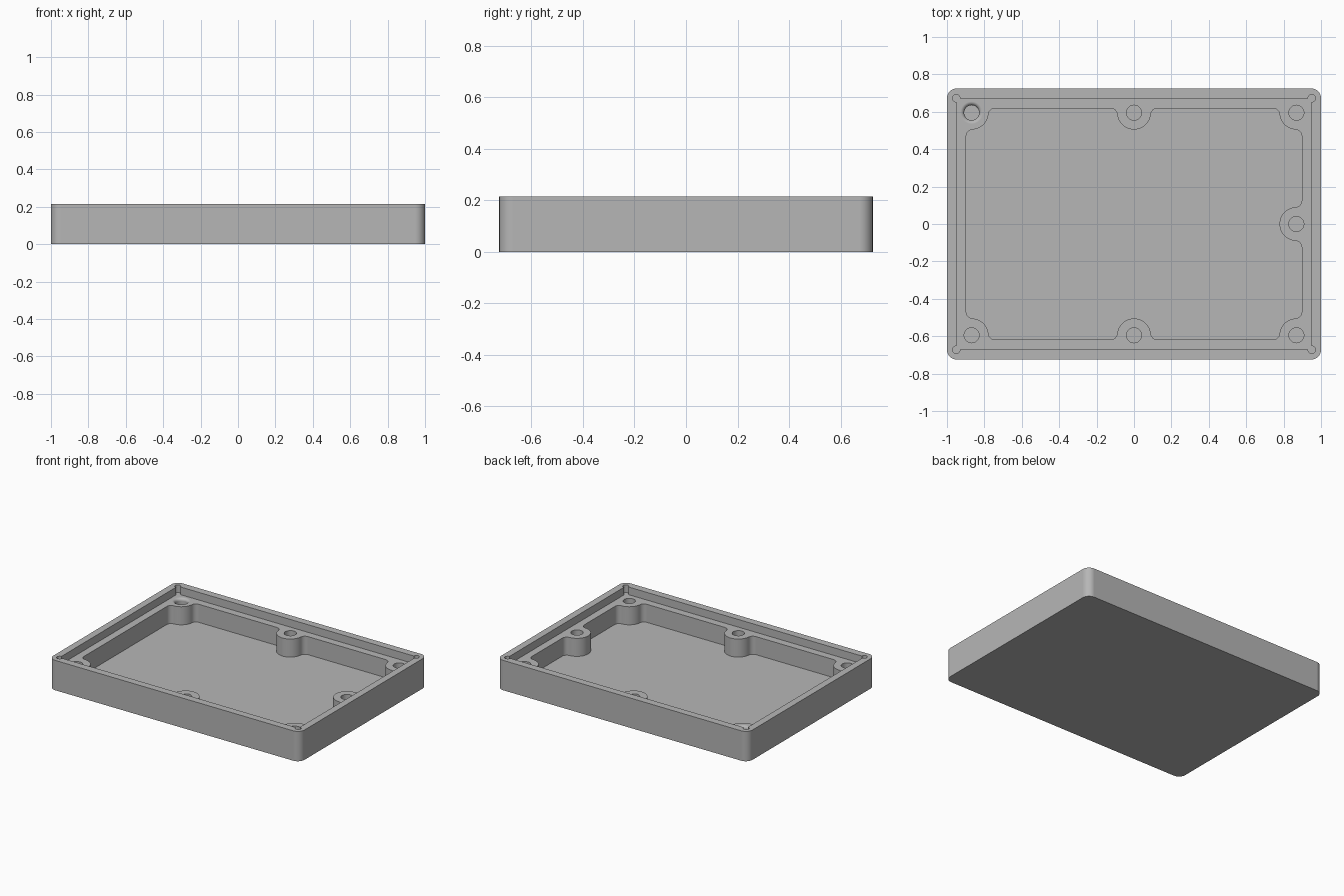
import bpy
import bmesh
from math import atan2, cos, pi, radians, sin, sqrt, tau
from mathutils import Vector

cube = bpy.data.objects.get("Cube")
if cube:
    bpy.data.objects.remove(cube, do_unlink=True)

# Main dimensions
HALF_X, HALF_Y, HEIGHT = 1.0, 0.725, 0.215
LEDGE_Z, FLOOR_Z, HOLE_Z, ABOVE = 0.16, 0.03, 0.05, 0.3
CORNER_R = 0.053
RECESS_X, RECESS_Y, RELIEF_R = 0.95, 0.672, 0.02
CAVITY_X, CAVITY_Y = 0.897, 0.618
BOSS_X, BOSS_Y, BOSS_R, FILLET_R, HOLE_R = 0.868, 0.595, 0.09, 0.035, 0.04
LIP_R = 0.02

grey = bpy.data.materials.new("plain_grey")
grey.use_nodes = True
colour = (0.47, 0.47, 0.47, 1)
grey.diffuse_color = colour
grey.node_tree.nodes["Principled BSDF"].inputs["Base Color"].default_value = colour


def arc(centre, radius, start, end, turn=1):
    """Points along an arc; turn is 1 for anticlockwise, -1 for clockwise."""
    sweep = ((end - start) * turn) % tau
    steps = max(4, round(sweep / radians(7)))
    angles = [start + turn * sweep * i / steps for i in range(steps + 1)]
    return [Vector((centre[0] + radius * cos(a), centre[1] + radius * sin(a))) for a in angles]


def new_object(name, bm):
    bmesh.ops.recalc_face_normals(bm, faces=bm.faces)
    mesh = bpy.data.meshes.new(name)
    bm.to_mesh(mesh)
    bm.free()
    mesh.materials.append(grey)
    obj = bpy.data.objects.new(name, mesh)
    bpy.context.collection.objects.link(obj)
    return obj


def prism(name, outline, bottom, top):
    bm = bmesh.new()
    face = bm.faces.new([bm.verts.new((p.x, p.y, bottom)) for p in outline])
    side = bmesh.ops.extrude_face_region(bm, geom=[face])
    verts = [v for v in side["geom"] if isinstance(v, bmesh.types.BMVert)]
    bmesh.ops.translate(bm, verts=verts, vec=(0, 0, top - bottom))
    return new_object(name, bm)


def lathe(name, centre, profile, sides=48):
    bm = bmesh.new()
    rings = [[bm.verts.new((centre[0] + r * cos(tau * i / sides),
                            centre[1] + r * sin(tau * i / sides), z))
              for i in range(sides)] for r, z in profile]
    for low, high in zip(rings, rings[1:]):
        for i in range(sides):
            j = (i + 1) % sides
            bm.faces.new((low[i], low[j], high[j], high[i]))
    bm.faces.new(rings[0])
    bm.faces.new(rings[-1])
    return new_object(name, bm)


def cut(target, cutter):
    cutter.hide_render = True
    mod = target.modifiers.new("cut", 'BOOLEAN')
    mod.operation = 'DIFFERENCE'
    mod.solver = 'EXACT'
    mod.object = cutter
    bpy.context.view_layer.objects.active = target
    bpy.ops.object.modifier_apply(modifier=mod.name)
    bpy.data.objects.remove(cutter, do_unlink=True)


def angle(v):
    return atan2(v.y, v.x)


def boss_outline(boss, wall_in, wall_out):
    """Round boss blended into the wall before it and the wall after it."""
    boss = Vector(boss)
    blends = []
    for normal, side in ((wall_in, -1), (wall_out, 1)):
        along = Vector((-normal.y, normal.x))
        depth = (CAVITY_X if normal.x else CAVITY_Y) - FILLET_R
        reach = sqrt((BOSS_R + FILLET_R) ** 2 - (boss.dot(normal) - depth) ** 2)
        blends.append(normal * depth + along * (boss.dot(along) + side * reach))
    first, last = blends
    return (arc(first, FILLET_R, angle(wall_in), angle(boss - first))
            + arc(boss, BOSS_R, angle(first - boss), angle(last - boss), -1)[1:-1]
            + arc(last, FILLET_R, angle(boss - last), angle(wall_out)))


# Corners in anticlockwise order, starting at front right of the top plan
corners = [(1, -1, -pi / 2), (1, 1, 0), (-1, 1, pi / 2), (-1, -1, pi)]

# Tray body with rounded upright corners
outline = []
recess = []
for sx, sy, start in corners:
    centre = (sx * (HALF_X - CORNER_R), sy * (HALF_Y - CORNER_R))
    outline += arc(centre, CORNER_R, start, start + pi / 2)
    # Recess corners carry small round reliefs
    recess += arc((sx * RECESS_X, sy * RECESS_Y), RELIEF_R, start - pi / 2, start + pi)
tray = prism("enclosure_tray", outline, 0, HEIGHT)
cut(tray, prism("recess_cutter", recess, LEDGE_Z, ABOVE))

# Cavity outline running round the screw bosses
front, right, back, left = (Vector(v) for v in ((0, -1), (1, 0), (0, 1), (-1, 0)))
bosses = [((0, -BOSS_Y), front, front), ((BOSS_X, -BOSS_Y), front, right),
          ((BOSS_X, 0), right, right), ((BOSS_X, BOSS_Y), right, back),
          ((0, BOSS_Y), back, back), ((-BOSS_X, BOSS_Y), back, left),
          ((-BOSS_X, -BOSS_Y), left, front)]
cavity = []
for boss in bosses:
    cavity += boss_outline(*boss)
cut(tray, prism("cavity_cutter", cavity, FLOOR_Z, ABOVE))

# Screw holes; the one at the back corner has a rounded lip
for centre, wall_in, wall_out in bosses:
    profile = [(HOLE_R, HOLE_Z), (HOLE_R, ABOVE)]
    if wall_in == back and wall_out == left:
        lip = [(HOLE_R + LIP_R * (1 - cos(a)), LEDGE_Z - LIP_R * (1 - sin(a)))
               for a in (pi / 2 * i / 6 for i in range(7))]
        profile = [(HOLE_R, HOLE_Z)] + lip + [(HOLE_R + LIP_R, ABOVE)]
    cut(tray, lathe("hole_cutter", centre, profile))

# Smooth curved walls, keep hard edges
bpy.ops.object.select_all(action='DESELECT')
tray.select_set(True)
bpy.context.view_layer.objects.active = tray
bpy.ops.object.shade_smooth_by_angle(angle=radians(30))
weighted = tray.modifiers.new("flat_normals", 'WEIGHTED_NORMAL')
weighted.keep_sharp = True
